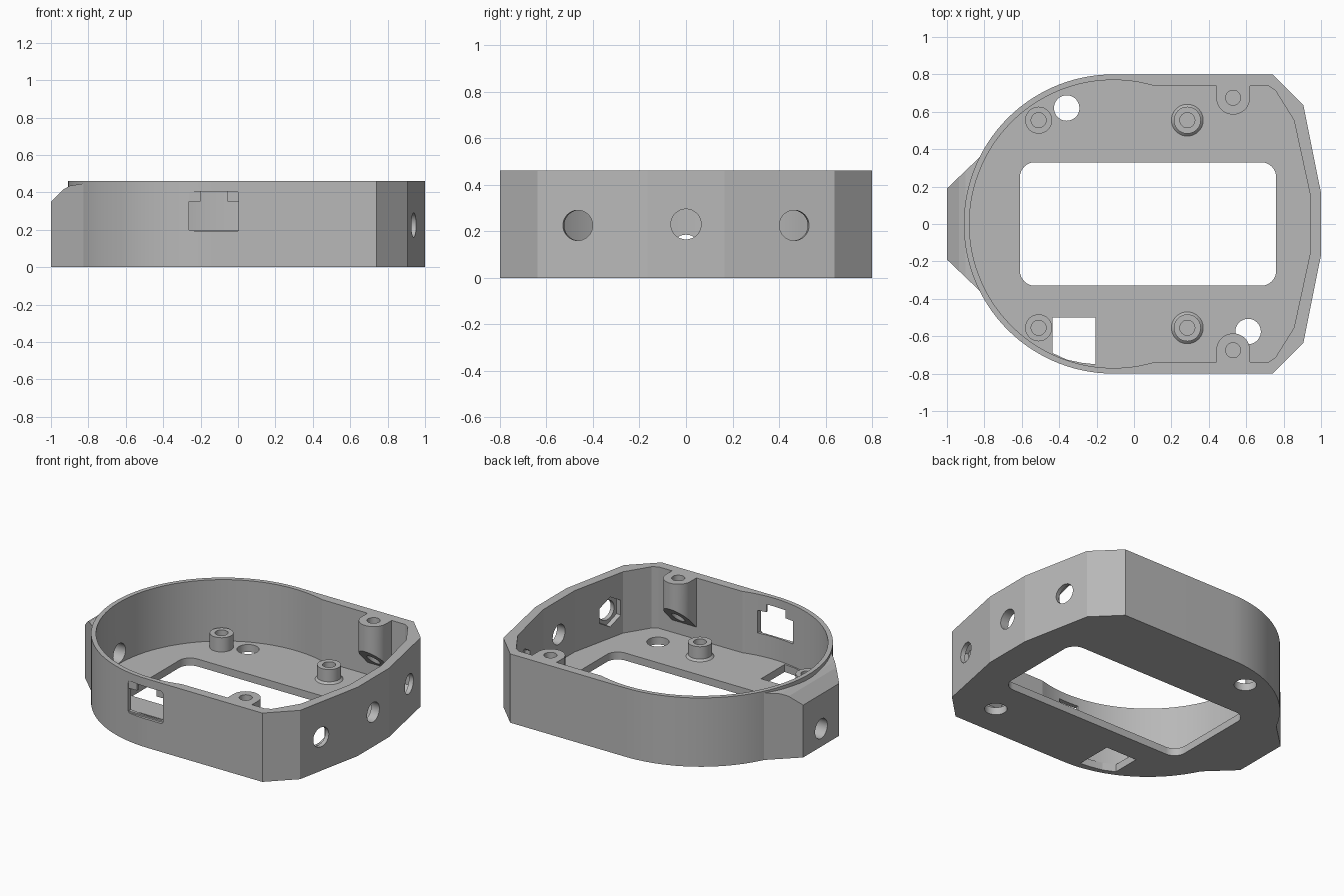
import bpy, bmesh, math
from mathutils import Vector

cube = bpy.data.objects.get("Cube")
if cube:
    bpy.data.objects.remove(cube)

HEIGHT, FLOOR, CX = 0.46, 0.05, -0.11

grey = bpy.data.materials.new("plain_grey")
grey.use_nodes = True
grey.diffuse_color = (0.48, 0.48, 0.48, 1)
grey.node_tree.nodes["Principled BSDF"].inputs["Base Color"].default_value = grey.diffuse_color


def finish(name, bm):
    bmesh.ops.recalc_face_normals(bm, faces=bm.faces)
    mesh = bpy.data.meshes.new(name)
    bm.to_mesh(mesh)
    bm.free()
    mesh.materials.append(grey)
    ob = bpy.data.objects.new(name, mesh)
    bpy.context.collection.objects.link(ob)
    return ob


def arc(cx, cy, r, start, end, steps):
    angles = [math.radians(start + (end - start) * i / steps) for i in range(steps + 1)]
    return [(cx + r * math.cos(a), cy + r * math.sin(a)) for a in angles]


def rounded_box(x0, x1, y0, y1, r):
    return (arc(x1 - r, y1 - r, r, 0, 90, 12) + arc(x0 + r, y1 - r, r, 90, 180, 12)
            + arc(x0 + r, y0 + r, r, 180, 270, 12) + arc(x1 - r, y0 + r, r, 270, 360, 12))


def prism(name, pts, lo, hi, axis="Z"):
    """Extrude a flat outline along Z, Y (outline in x, z) or X (outline in y, z)."""
    place = {"Z": lambda u, v, t: (u, v, t),
             "Y": lambda u, v, t: (u, t, v),
             "X": lambda u, v, t: (t, u, v)}[axis]
    bm = bmesh.new()
    face = bm.faces.new([bm.verts.new(place(u, v, lo)) for u, v in pts])
    new = bmesh.ops.extrude_face_region(bm, geom=[face])["geom"]
    bmesh.ops.translate(bm, vec=place(0, 0, hi - lo),
                        verts=[g for g in new if isinstance(g, bmesh.types.BMVert)])
    return finish(name, bm)


def rod(center, direction, radius, length, sides=64):
    bm = bmesh.new()
    bmesh.ops.create_cone(bm, cap_ends=True, segments=sides, radius1=radius,
                          radius2=radius, depth=length)
    turn = Vector(direction).to_track_quat("Z", "Y").to_matrix()
    bmesh.ops.transform(bm, matrix=turn.to_4x4(), verts=bm.verts)
    bmesh.ops.translate(bm, vec=center, verts=bm.verts)
    return finish("cutter", bm)


def combine(ob, tool, operation="DIFFERENCE"):
    tool.hide_render = True
    mod = ob.modifiers.new("cut", "BOOLEAN")
    mod.operation, mod.solver, mod.object = operation, "EXACT", tool
    bpy.context.view_layer.objects.active = ob
    bpy.ops.object.modifier_apply(modifier=mod.name)
    bpy.data.objects.remove(tool)


def smooth(ob):
    bpy.ops.object.select_all(action="DESELECT")
    ob.select_set(True)
    bpy.context.view_layer.objects.active = ob
    bpy.ops.object.shade_smooth_by_angle(angle=math.radians(8))


# Outer block: round at one end, faceted at the other
side = [(0.74, -0.8), (0.905, -0.637), (1.0, -0.165)]
outline = arc(CX, 0, 0.8, 90, 270, 60) + side + [(x, -y) for x, y in reversed(side)]
body = prism("case_body", outline, 0, HEIGHT)

# Nose with a chamfered top
nose = prism("nose", [(-1, 0), (-1, 0.35), (-0.935, 0.415), (-0.9, 0.435),
                      (-0.83, 0.447), (-0.75, 0.447), (-0.75, 0)], -0.5, 0.5, "Y")
plan = prism("nose_plan", [(-1.1, -0.19), (-1, -0.19), (-0.822, -0.36), (-0.8, -0.3),
                           (-0.8, 0.3), (-0.822, 0.36), (-1, 0.19), (-1.1, 0.19)], -1, 1)
combine(nose, plan, "INTERSECT")
combine(body, nose, "UNION")

# Cavity above the floor
inner = [(0.72, -0.737), (0.755, -0.715), (0.855, -0.555), (0.94, -0.165)]
cavity = arc(CX, 0, 0.77, 74, 286, 72) + inner + [(x, -y) for x, y in reversed(inner)]
combine(body, prism("cutter", cavity, FLOOR, 1))

# Floor openings
combine(body, prism("cutter", rounded_box(-0.61, 0.76, -0.33, 0.33, 0.08), -1, 0.2))
for x, y in [(-0.36, 0.62), (0.61, -0.575)]:
    combine(body, rod((x, y, 0), (0, 0, 1), 0.068, 0.3))
slot = [(-0.205, -0.5), (-0.435, -0.5), (-0.435, -0.69), (-0.36, -0.725),
        (-0.28, -0.742), (-0.205, -0.75)]
combine(body, prism("cutter", slot, -1, 0.1))

# Side window: rounded outer recess, stepped opening behind it
combine(body, prism("cutter", rounded_box(-0.262, 0.004, 0.19, 0.405, 0.015), -0.9, -0.782, "Y"))
step = [(-0.262, 0.2), (0.004, 0.2), (0.004, 0.352), (-0.056, 0.352),
        (-0.056, 0.405), (-0.2, 0.405), (-0.2, 0.352), (-0.262, 0.352)]
combine(body, prism("cutter", step, -0.9, -0.65, "Y"))

# Cable holes in the faceted end, with hexagonal nut pockets inside
combine(body, rod((1, 0, 0.23), (1, 0, 0), 0.065, 0.3))
for s in (-1, 1):
    normal = Vector((0.47, s * 0.095, 0)).normalized()
    mid = Vector((0.94, s * 0.465, 0.225))
    combine(body, rod(mid, normal, 0.065, 0.3))
    combine(body, rod(mid - normal * 0.08, normal, 0.1, 0.1, 6))

# Hole through the nose
combine(body, rod((-0.92, 0, 0.12), (1, 0, 0), 0.065, 0.26))
smooth(body)

# Screw bosses on the side walls, sloped underneath
for s, where in ((-1, "front"), (1, "back")):
    shape = [(0.62, s * 0.77)] + [(x, s * y) for x, y in arc(0.53, 0.675, 0.09, 360, 180, 32)]
    boss = prism(where + "_screw_boss", shape + [(0.44, s * 0.77)], 0, HEIGHT)
    under = [(s * 0.5, -0.1), (s * 0.5, 0.37), (s * 0.85, 0.02), (s * 0.85, -0.1)]
    combine(boss, prism("cutter", under, 0, 1, "X"))
    combine(boss, rod((0.53, s * 0.675, 0.3), (0, 0, 1), 0.04, 1))
    smooth(boss)

# Board standoffs with blind holes
for x, where, foot in ((-0.51, "right", 0.072), (0.285, "left", 0.085)):
    for s, depth in ((-1, "front"), (1, "back")):
        profile = [(foot, FLOOR - 0.005), (foot, FLOOR), (0.072, FLOOR + 0.013),
                   (0.072, 0.145), (0.04, 0.145), (0.04, FLOOR + 0.002), (0, FLOOR + 0.002)]
        bm = bmesh.new()
        verts = [bm.verts.new((r, 0, z)) for r, z in profile]
        edges = [bm.edges.new(pair) for pair in zip(verts, verts[1:])]
        bmesh.ops.spin(bm, geom=verts + edges, cent=(0, 0, 0), axis=(0, 0, 1),
                       angle=math.tau, steps=64)
        bmesh.ops.remove_doubles(bm, verts=bm.verts, dist=0.0005)
        standoff = finish(f"{depth}_{where}_standoff", bm)
        standoff.location = (x, s * 0.555, 0)
        smooth(standoff)
